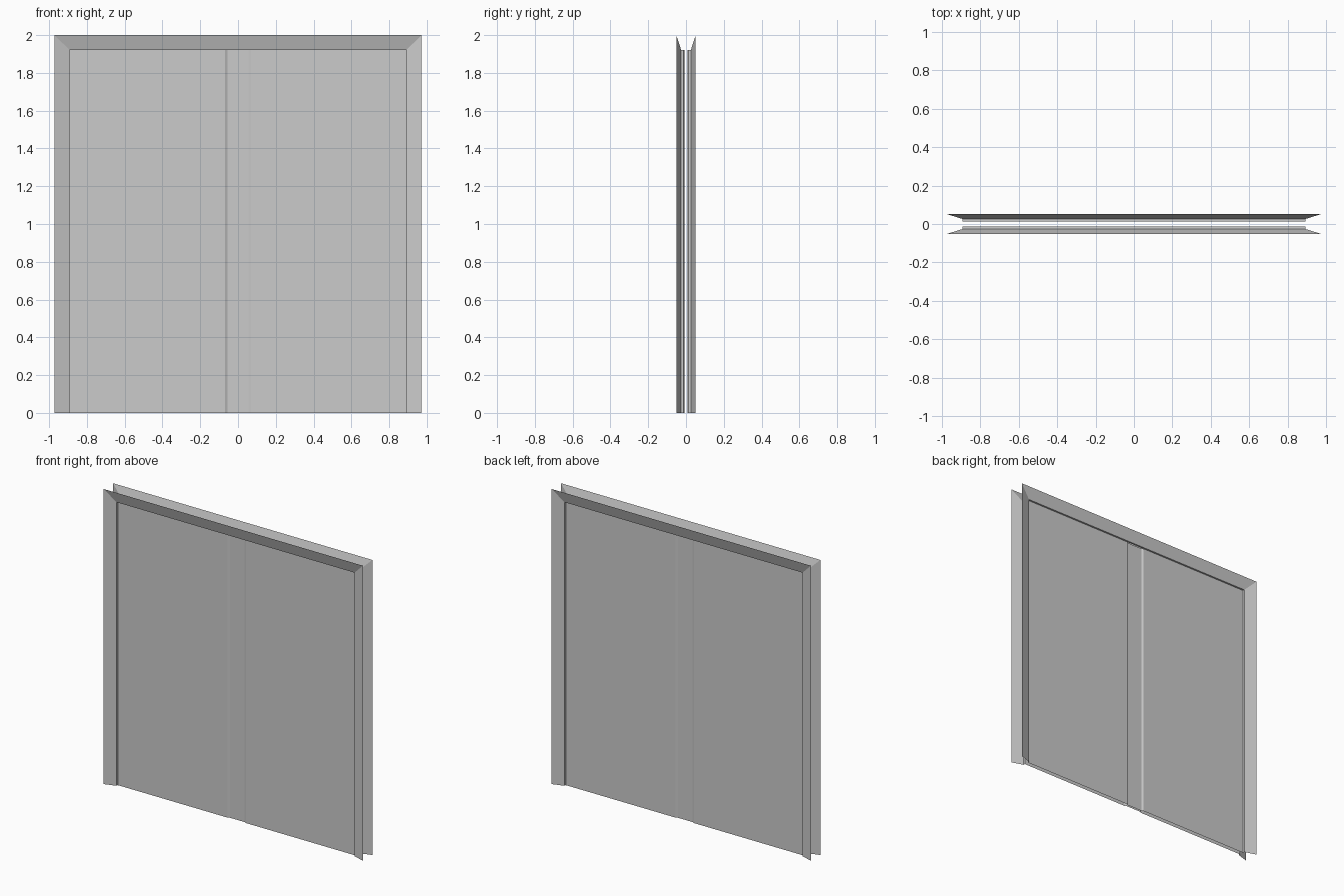
import bpy, bmesh
from math import pi
from mathutils import Matrix

if "Cube" in bpy.data.objects:
    bpy.data.objects.remove(bpy.data.objects["Cube"])

OUT_X, IN_X = 0.972, 0.892      # outer and inner half widths of the frame
OUT_Z, IN_Z = 2.0, 1.922        # outer and inner heights
Y_RIM, Y_LIP, Y_LEAF, Y_SEAM = -0.051, -0.026, -0.014, -0.007


def strip(name, rows, turn):
    """Join neighbouring rows of points with quads; turn rotates about z."""
    bm = bmesh.new()
    grid = [[bm.verts.new(p) for p in row] for row in rows]
    for a, b in zip(grid, grid[1:]):
        for i in range(len(a) - 1):
            bm.faces.new((a[i], b[i], b[i + 1], a[i + 1]))
    bm.transform(Matrix.Rotation(turn, 4, 'Z'))
    me = bpy.data.meshes.new(name)
    bm.to_mesh(me)
    bm.free()
    ob = bpy.data.objects.new(name, me)
    bpy.context.collection.objects.link(ob)
    return ob


def arch(x, z, y):
    """U-shaped outline: up the left side, across, down the right."""
    return [(-x, y, 0), (-x, y, z), (x, y, z), (x, y, 0)]


for side, turn in (("front", 0), ("back", pi)):
    # splayed casing, open at the floor
    strip(side + "_casing",
          [arch(OUT_X, OUT_Z, Y_RIM), arch(IN_X, IN_Z, Y_LIP)], turn)
    # shallow jamb reveal between casing and doors
    strip(side + "_jamb",
          [arch(IN_X, IN_Z, Y_LIP), arch(IN_X, IN_Z, Y_LEAF)], turn)
    # pair of door leaves with a recessed bevelled seam in the middle
    profile = [(-IN_X, Y_LEAF), (-0.068, Y_LEAF), (-0.055, Y_SEAM),
               (0.055, Y_SEAM), (0.068, Y_LEAF), (IN_X, Y_LEAF)]
    strip(side + "_door_leaves",
          [[(x, y, z) for x, y in profile] for z in (IN_Z, 0)], turn)
